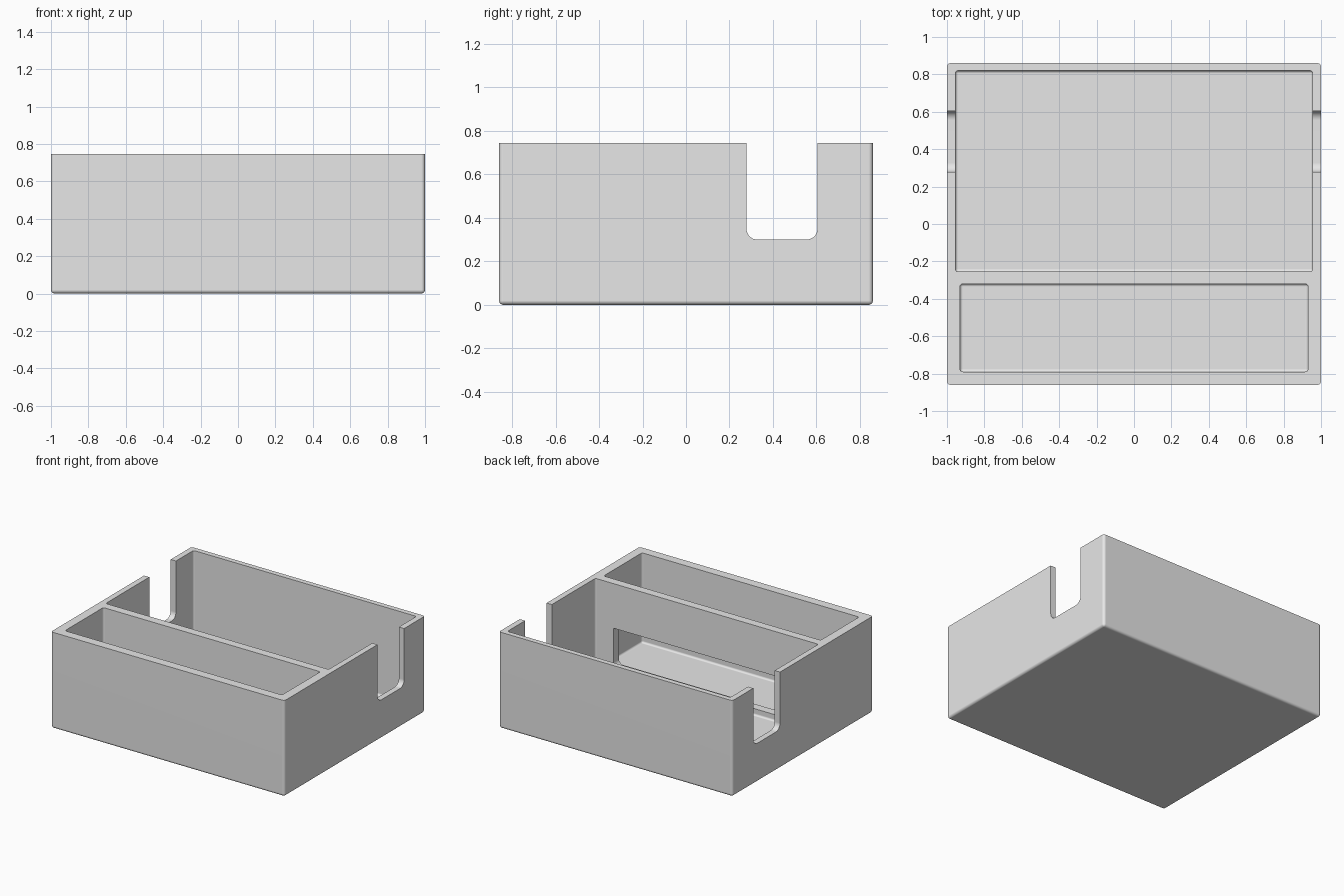
import bpy, bmesh, math
from mathutils import Vector

default = bpy.data.objects.get("Cube")
if default:
    bpy.data.objects.remove(default, do_unlink=True)

grey = bpy.data.materials.new("plain_grey")
grey.use_nodes = True
colour = (0.8, 0.8, 0.8, 1)
grey.diffuse_color = colour
grey.node_tree.nodes["Principled BSDF"].inputs["Base Color"].default_value = colour

TOP = 0.745
FLOOR = 0.05


def rounded_box(name, low, high, radius, choose):
    """Box between two corners; edges accepted by choose(direction, middle) are rounded."""
    low, high = Vector(low), Vector(high)
    bm = bmesh.new()
    bmesh.ops.create_cube(bm, size=1)
    for v in bm.verts:
        v.co = (low + high) / 2 + v.co * (high - low)
    edges = []
    for e in bm.edges:
        a, b = (v.co for v in e.verts)
        if choose((b - a).normalized(), (a + b) / 2):
            edges.append(e)
    bmesh.ops.bevel(bm, geom=edges, offset=radius, segments=5,
                    profile=0.5, affect='EDGES')
    mesh = bpy.data.meshes.new(name)
    bm.to_mesh(mesh)
    bm.free()
    mesh.materials.append(grey)
    obj = bpy.data.objects.new(name, mesh)
    bpy.context.collection.objects.link(obj)
    return obj


def below_top(direction, middle):
    return middle.z < TOP - 0.01


def along_x(direction, middle):
    return abs(direction.x) > 0.9


def along_y(direction, middle):
    return abs(direction.y) > 0.9


def everything(direction, middle):
    return True


# Outer body: rounded uprights and base, crisp rim
tray = rounded_box("tray_body", (-1, -0.86, 0), (1, 0.86, TOP), 0.02, below_top)

cutters = [
    # Large rear compartment
    rounded_box("rear_pocket_cutter", (-0.955, -0.255, FLOOR), (0.955, 0.82, 1), 0.015, everything),
    # Narrow front compartment
    rounded_box("front_pocket_cutter", (-0.93, -0.79, FLOOR), (0.93, -0.32, 1), 0.015, everything),
    # Low opening through the divider, leaving a small sill
    rounded_box("divider_window_cutter", (-0.8, -0.36, 0.1), (0.8, -0.21, 0.4), 0.04,
                lambda d, m: along_y(d, m) and m.z < 0.2),
    # Rounded notch through both side walls
    rounded_box("side_notch_cutter", (-1.1, 0.278, 0.3), (1.1, 0.605, 1), 0.05, along_x),
]

bpy.ops.object.select_all(action='DESELECT')
tray.select_set(True)
bpy.context.view_layer.objects.active = tray
for cutter in cutters:
    cutter.hide_render = True
    cut = tray.modifiers.new(cutter.name, 'BOOLEAN')
    cut.operation = 'DIFFERENCE'
    cut.solver = 'EXACT'
    cut.object = cutter
    bpy.ops.object.modifier_apply(modifier=cut.name)
    bpy.data.objects.remove(cutter, do_unlink=True)

# Smooth fillets, flat walls
bpy.ops.object.shade_smooth_by_angle(angle=math.radians(30))
weighted = tray.modifiers.new("flat_wall_normals", 'WEIGHTED_NORMAL')
weighted.keep_sharp = True
